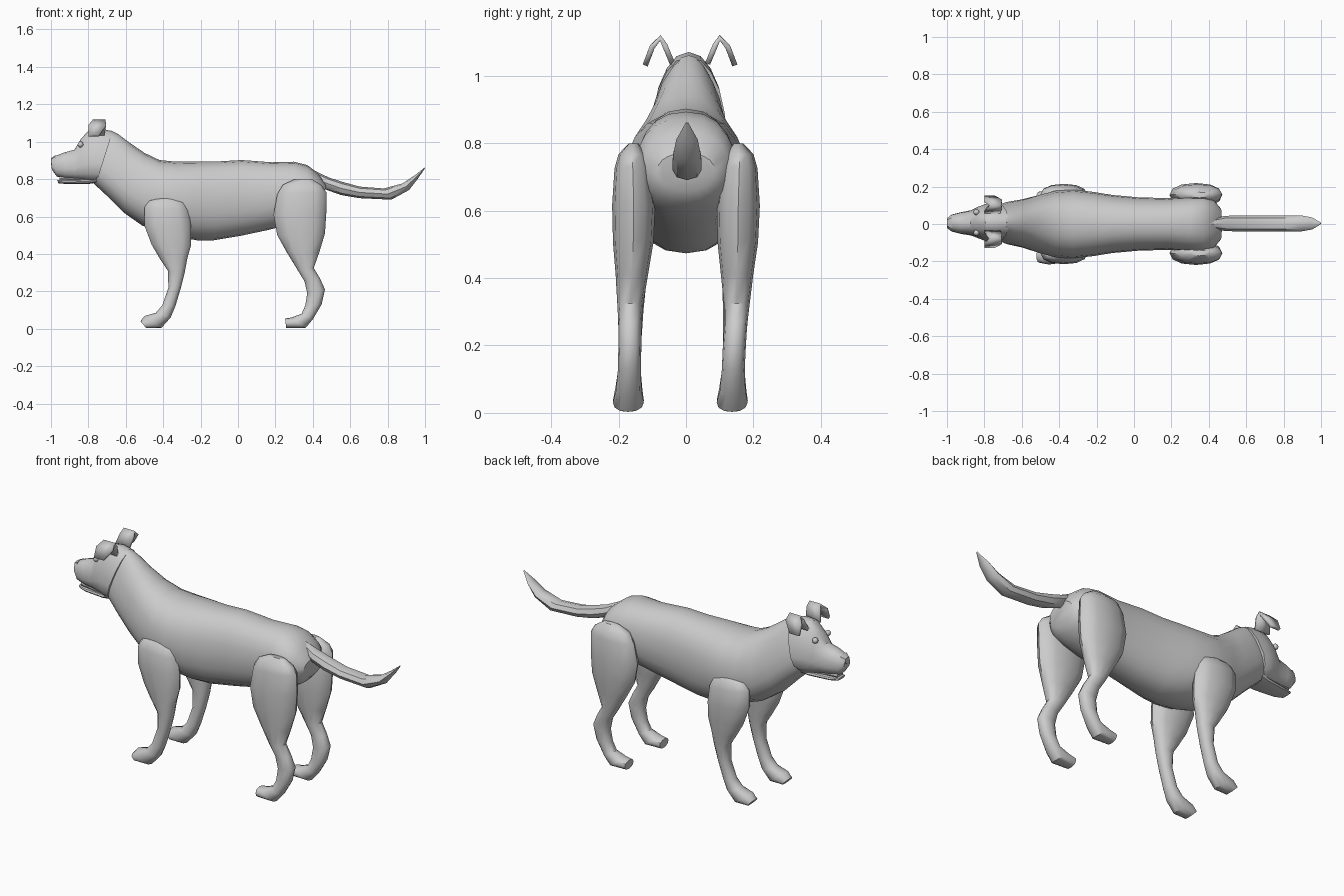
import bpy, bmesh, math
from mathutils import Vector

coat = bpy.data.materials.new("grey coat")
coat.diffuse_color = (0.6, 0.6, 0.6, 1)


def finish(name, bm, angle=40):
    bmesh.ops.recalc_face_normals(bm, faces=bm.faces[:])
    me = bpy.data.meshes.new(name)
    bm.to_mesh(me)
    bm.free()
    me.materials.append(coat)
    me.shade_smooth()
    me.set_sharp_from_angle(angle=math.radians(angle))
    ob = bpy.data.objects.new(name, me)
    bpy.context.collection.objects.link(ob)
    return ob


def spow(v, p):
    return math.copysign(abs(v) ** p, v)


def loft(name, rings, sides=16, power=1.0, shift=lambda z: 0, angle=40):
    """Each ring: (ax, az, bx, bz, y centre, half width, taper); a and b are opposite ends."""
    bm = bmesh.new()
    loops = []
    for ax, az, bx, bz, yc, hw, taper in rings:
        loop = []
        for i in range(sides):
            t = 2 * math.pi * i / sides
            c, s = spow(math.cos(t), power), spow(math.sin(t), power)
            z = (az + bz) / 2 + (az - bz) / 2 * c
            x = (ax + bx) / 2 + (ax - bx) / 2 * c
            loop.append(bm.verts.new((x, yc + hw * s * (1 - taper * c) + shift(z), z)))
        loops.append(loop)
    for p, q in zip(loops, loops[1:]):
        for i in range(sides):
            j = (i + 1) % sides
            bm.faces.new((p[i], p[j], q[j], q[i]))
    bm.faces.new(loops[0])
    bm.faces.new(loops[-1])
    return finish(name, bm, angle)


# Torso and neck: top x,z / bottom x,z / half width
loft("body", [
    (-.68, 1.06, -.77, .775, .008, .085, .3),
    (-.64, 1.04, -.70, .71, .005, .108, .25),
    (-.58, .995, -.61, .62, .003, .125, .2),
    (-.50, .94, -.51, .55, 0, .155, .12),
    (-.42, .902, -.42, .52, 0, .178, .05),
    (-.33, .893, -.32, .49, 0, .183, 0),
    (-.22, .895, -.22, .473, 0, .172, 0),
    (-.10, .895, -.13, .473, 0, .155, 0),
    (.02, .902, .02, .498, 0, .143, 0),
    (.18, .89, .17, .53, 0, .138, 0),
    (.30, .893, .29, .56, 0, .145, 0),
    (.37, .875, .37, .59, 0, .148, 0),
    (.43, .83, .42, .62, 0, .13, 0),
    (.47, .77, .455, .66, 0, .085, 0)], 20, .88)

# Head with stepped brow and snout
loft("head", [
    (-1.0, .90, -.995, .85, .005, .028, .1),
    (-.985, .921, -.968, .813, .005, .045, .1),
    (-.93, .942, -.92, .802, .005, .058, .1),
    (-.875, .957, -.87, .797, .006, .066, .15),
    (-.84, 1.015, -.835, .79, .008, .080, .2),
    (-.795, 1.064, -.80, .785, .008, .092, .3),
    (-.73, 1.07, -.785, .78, .008, .100, .3),
    (-.67, 1.055, -.755, .785, .008, .102, .3)], 14, .85)
loft("lower_jaw", [
    (-.968, .796, -.96, .778, .005, .03, 0),
    (-.92, .796, -.92, .774, .005, .046, 0),
    (-.80, .80, -.80, .774, .006, .062, 0),
    (-.74, .82, -.745, .782, .006, .07, 0)], 12, .7)
loft("teeth", [
    (-.955, .822, -.955, .785, .005, .026, 0),
    (-.80, .81, -.80, .785, .005, .052, 0)], 8, .6)
loft("nose", [
    (-1.0, .912, -1.0, .875, .005, .02, -.2),
    (-.975, .928, -.975, .87, .005, .036, -.2)], 8)

# Tail, curving up to a point
loft("tail", [
    (.40, .85, .43, .76, 0, .02, 0),
    (.487, .808, .475, .742, .003, .04, 0),
    (.56, .785, .55, .715, .003, .043, 0),
    (.65, .760, .65, .698, .003, .043, 0),
    (.78, .750, .82, .690, .003, .043, 0),
    (.88, .777, .915, .742, .003, .042, 0),
    (.945, .82, .96, .80, .003, .032, 0),
    (.998, .862, 1.0, .858, .003, .004, 0)], 8)

# Legs: front x,z / back x,z / y centre / half width
front = [
    (-.43, .697, -.33, .695, .165, .015, 0),
    (-.475, .685, -.285, .675, .160, .035, 0),
    (-.50, .65, -.262, .63, .158, .052, 0),
    (-.50, .55, -.25, .54, .157, .058, 0),
    (-.462, .45, -.25, .45, .157, .050, 0),
    (-.415, .37, -.27, .38, .157, .044, 0),
    (-.375, .31, -.285, .30, .156, .038, 0),
    (-.372, .22, -.305, .22, .155, .034, 0),
    (-.405, .125, -.335, .12, .154, .034, 0),
    (-.44, .085, -.36, .06, .154, .040, 0),
    (-.50, .068, -.41, .004, .154, .046, 0),
    (-.522, .04, -.49, .003, .154, .036, 0)]
rear = [
    (.30, .798, .40, .798, .155, .015, 0),
    (.24, .77, .45, .765, .158, .042, 0),
    (.21, .72, .472, .73, .158, .054, 0),
    (.19, .61, .472, .62, .155, .064, 0),
    (.21, .50, .465, .51, .155, .060, 0),
    (.26, .41, .435, .41, .156, .048, 0),
    (.318, .315, .405, .325, .158, .038, 0),
    (.355, .255, .438, .27, .157, .034, 0),
    (.37, .19, .465, .21, .155, .034, 0),
    (.36, .125, .447, .13, .154, .034, 0),
    (.34, .08, .40, .05, .154, .038, 0),
    (.285, .06, .36, .003, .154, .046, 0),
    (.252, .055, .258, .003, .154, .038, 0)]
for side, label in ((1, "left"), (-1, "right")):
    # the feet stand slightly to one side
    lean = lambda z: -.018 * max(0, 1 - z / .55)
    for part, rings in (("front_leg", front), ("rear_leg", rear)):
        loft(f"{part}_{label}",
             [(a, b, c, d, y * side, w, t) for a, b, c, d, y, w, t in rings], 12, .9, lean)

    # Folded ear: strip with thickness
    bm = bmesh.new()
    rows = []
    for y, z, x0, x1 in ((.052, 1.035, -.80, -.715), (.075, 1.09, -.785, -.705),
                         (.088, 1.112, -.775, -.71), (.112, 1.085, -.80, -.705),
                         (.133, 1.03, -.80, -.745)):
        rows.append([bm.verts.new((x, .012 + y * side, z + dz))
                     for x, dz in ((x0, 0), (x1, 0))])
    for p, q in zip(rows, rows[1:]):
        bm.faces.new((p[0], p[1], q[1], q[0]))
    ear = finish(f"ear_{label}", bm, 25)
    mod = ear.modifiers.new("thickness", "SOLIDIFY")
    mod.thickness, mod.offset = .016, 0

    # Eye under the brow
    bm = bmesh.new()
    bmesh.ops.create_uvsphere(bm, u_segments=10, v_segments=6, radius=.016)
    bmesh.ops.translate(bm, verts=bm.verts[:], vec=Vector((-.842, .008 + .055 * side, .985)))
    finish(f"eye_{label}", bm)
